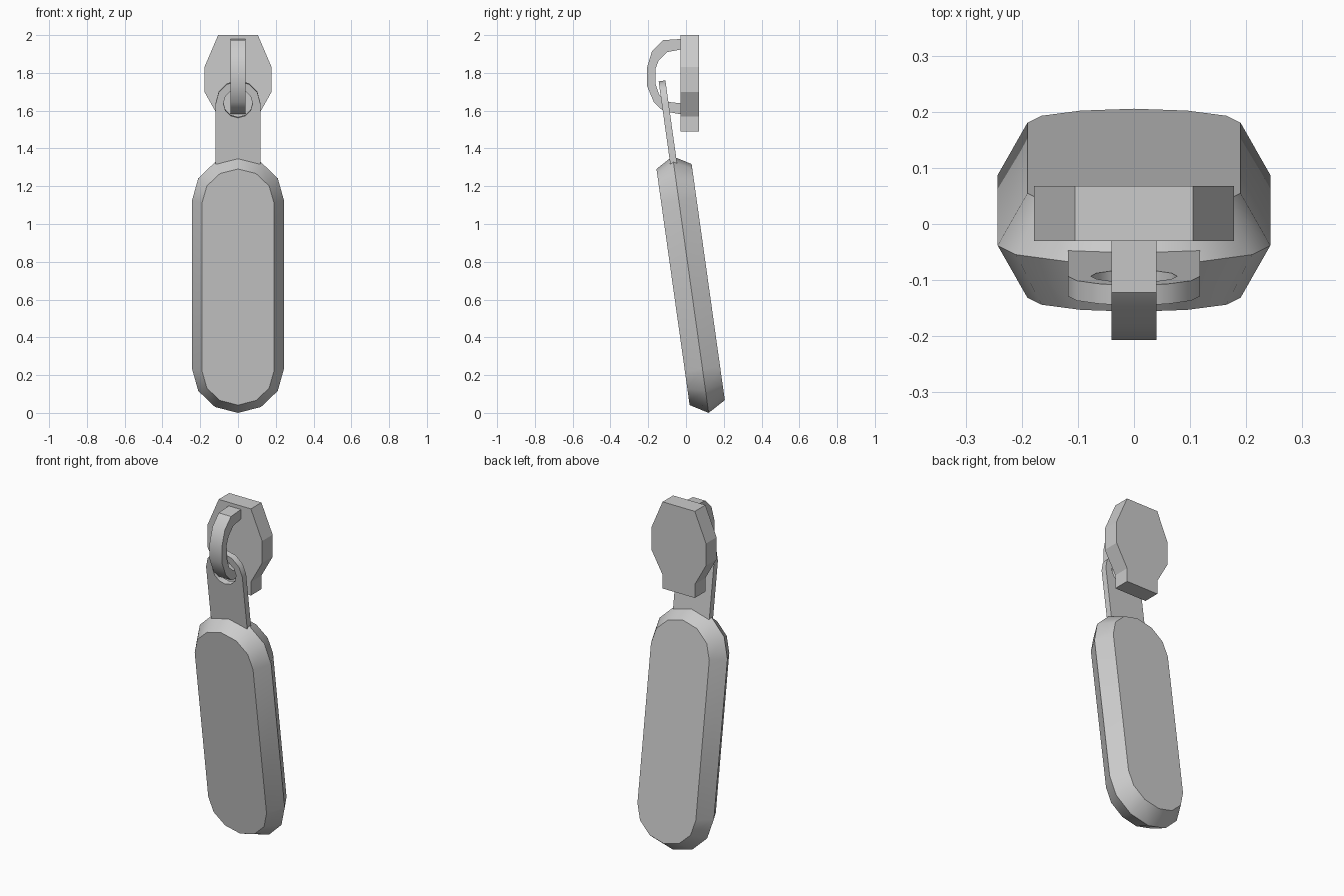
import bpy, bmesh
from math import sin, cos, pi, radians
from mathutils import Matrix

if "Cube" in bpy.data.objects:
    bpy.data.objects.remove(bpy.data.objects["Cube"])

# Pull tab hangs tilted about its lowest point
HANG = Matrix.Translation((0, 0.12, 0)) @ Matrix.Rotation(radians(8), 4, 'X')


def loft(name, rings, closed=False, matrix=None, smooth=True):
    """Skin a list of equal-length point rings; cap the ends unless closed."""
    bm = bmesh.new()
    vs = [[bm.verts.new(p) for p in r] for r in rings]
    n = len(vs[0])
    pairs = list(zip(vs, vs[1:])) + ([(vs[-1], vs[0])] if closed else [])
    for a, b in pairs:
        for i in range(n):
            j = (i + 1) % n
            bm.faces.new((a[i], a[j], b[j], b[i]))
    if not closed:
        bm.faces.new(vs[0])
        bm.faces.new(vs[-1])
    bmesh.ops.recalc_face_normals(bm, faces=bm.faces)
    if matrix:
        bm.transform(matrix)
    me = bpy.data.meshes.new(name)
    bm.to_mesh(me)
    bm.free()
    ob = bpy.data.objects.new(name, me)
    bpy.context.collection.objects.link(ob)
    if smooth:
        bpy.ops.object.select_all(action='DESELECT')
        ob.select_set(True)
        bpy.context.view_layer.objects.active = ob
        bpy.ops.object.shade_smooth_by_angle(angle=radians(35))
    return ob


def capsule(rx, rz, y, low=0.235, high=1.137, seg=6):
    """Stadium outline with faceted round ends."""
    arc = [(rx * cos(pi * i / seg), rz * sin(pi * i / seg)) for i in range(seg + 1)]
    return [(x, y, high + z) for x, z in arc] + [(-x, y, low - z) for x, z in arc]


# Slider plate
half = [(0.105, 2.0), (0.178, 1.83), (0.178, 1.70), (0.105, 1.57), (0.105, 1.49)]
outline = half + [(-x, z) for x, z in reversed(half)]
loft("slider_plate", [[(x, y, z) for x, z in outline] for y in (-0.03, 0.068)],
     smooth=False)

# Bail loop: rectangular section swept along outer and inner profiles
outer = [(-0.02, 1.98), (-0.122, 1.973), (-0.18, 1.915), (-0.207, 1.826),
         (-0.206, 1.73), (-0.17, 1.645), (-0.12, 1.597), (-0.02, 1.58)]
inner = [(-0.02, 1.925), (-0.10, 1.91), (-0.145, 1.865), (-0.162, 1.82),
         (-0.161, 1.74), (-0.14, 1.68), (-0.103, 1.647), (-0.02, 1.638)]
w = 0.04
loft("bail_loop", [[(-w, *o), (w, *o), (w, *i), (-w, *i)]
                   for o, i in zip(outer, inner)])

# Link tab with a round hole
R, HOLE, CZ, BOTTOM, T = 0.118, 0.077, 1.657, 1.332, 0.018
angles = [i * pi / 6 for i in range(12)]
rim = [(R * cos(a), CZ + R * sin(a)) for a in angles[:7]]
rim += [(R * k, BOTTOM) for k in (-1, -0.5, 0, 0.5, 1)]
hole = [(HOLE * cos(a), CZ + HOLE * sin(a)) for a in angles]
loft("link_tab", [[(x, y, z) for x, z in loop] for loop, y in
                  ((rim, -T), (hole, -T), (hole, T), (rim, T))],
     closed=True, matrix=HANG)

# Pull grip: bevelled capsule with a central ridge
loft("pull_grip", [capsule(0.19, 0.18, -0.094), capsule(0.243, 0.235, 0),
                   capsule(0.19, 0.18, 0.094)], matrix=HANG)
